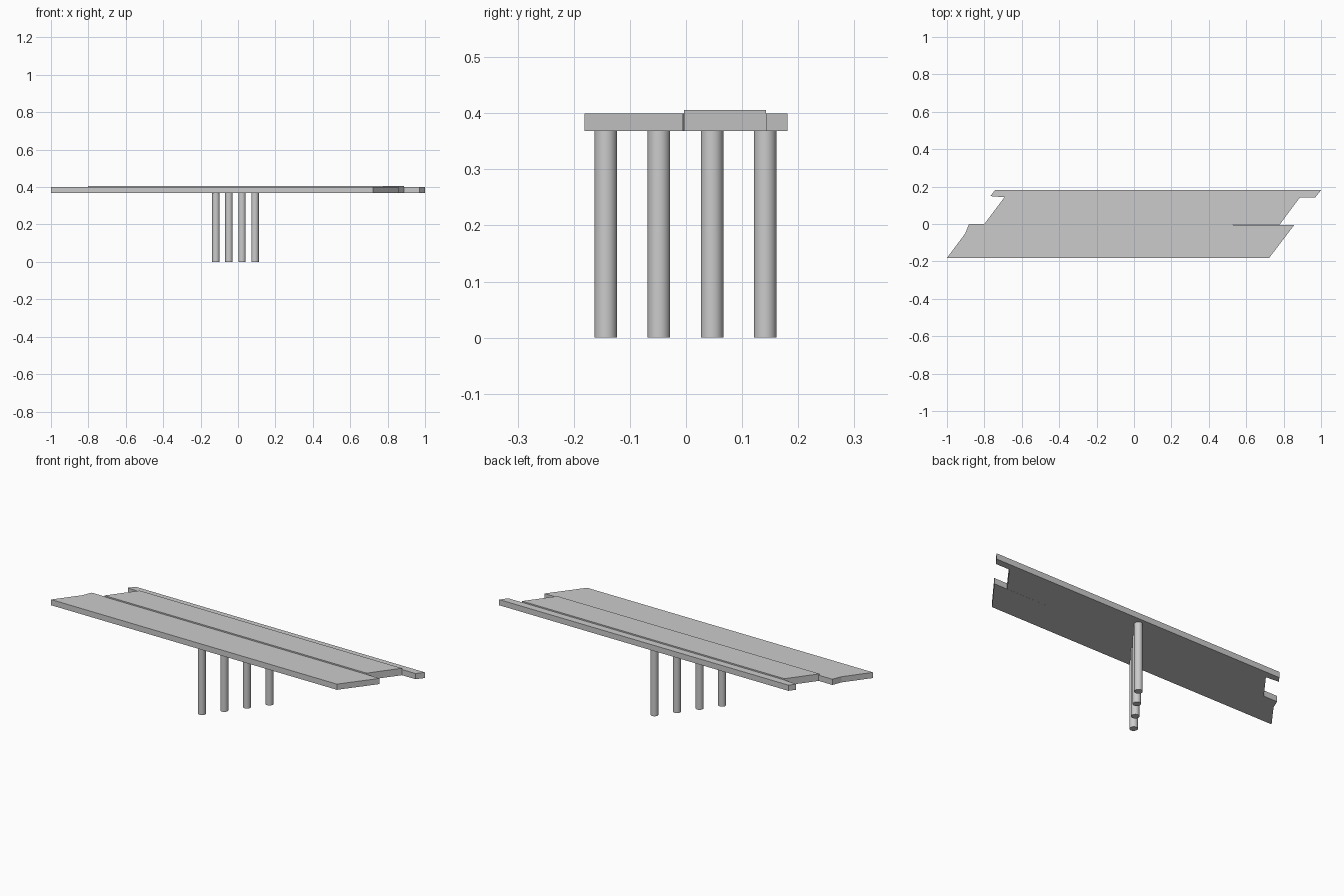
import bpy, bmesh

if "Cube" in bpy.data.objects:
    bpy.data.objects.remove(bpy.data.objects["Cube"])

BOTTOM, TOP, ROAD_TOP = 0.368, 0.399, 0.406


def slab(name, outline, z0, z1):
    """Extrude a plan outline from z0 up to z1."""
    bm = bmesh.new()
    face = bm.faces.new([bm.verts.new((x, y, z0)) for x, y in outline])
    ext = bmesh.ops.extrude_face_region(bm, geom=[face])
    verts = [v for v in ext["geom"] if isinstance(v, bmesh.types.BMVert)]
    bmesh.ops.translate(bm, verts=verts, vec=(0, 0, z1 - z0))
    bmesh.ops.recalc_face_normals(bm, faces=bm.faces)
    mesh = bpy.data.meshes.new(name)
    bm.to_mesh(mesh)
    bm.free()
    obj = bpy.data.objects.new(name, mesh)
    bpy.context.collection.objects.link(obj)
    return obj


# Front deck strip, with skewed ends
slab("front_deck", [(-1, -0.181), (0.723, -0.181), (0.857, -0.005),
                    (-0.803, 0.0), (-0.882, 0.0), (-0.902, -0.05)], BOTTOM, TOP)

# Slightly raised middle deck strip
slab("raised_middle_deck", [(-0.803, -0.004), (0.778, -0.004),
                            (0.888, 0.143), (-0.693, 0.143)], BOTTOM, ROAD_TOP)

# Narrow back deck strip
slab("back_deck", [(-0.768, 0.149), (-0.693, 0.143), (0.97, 0.143),
                   (1.0, 0.181), (-0.744, 0.181)], BOTTOM, TOP)

# Skewed row of round support columns
for i in range(4):
    x, y = -0.118 + 0.0697 * i, -0.143 + 0.0947 * i
    bpy.ops.mesh.primitive_cylinder_add(vertices=32, radius=0.02, depth=BOTTOM,
                                        location=(x, y, BOTTOM / 2))
    bpy.context.object.name = f"column_{i + 1}"
    bpy.ops.object.shade_smooth_by_angle()
